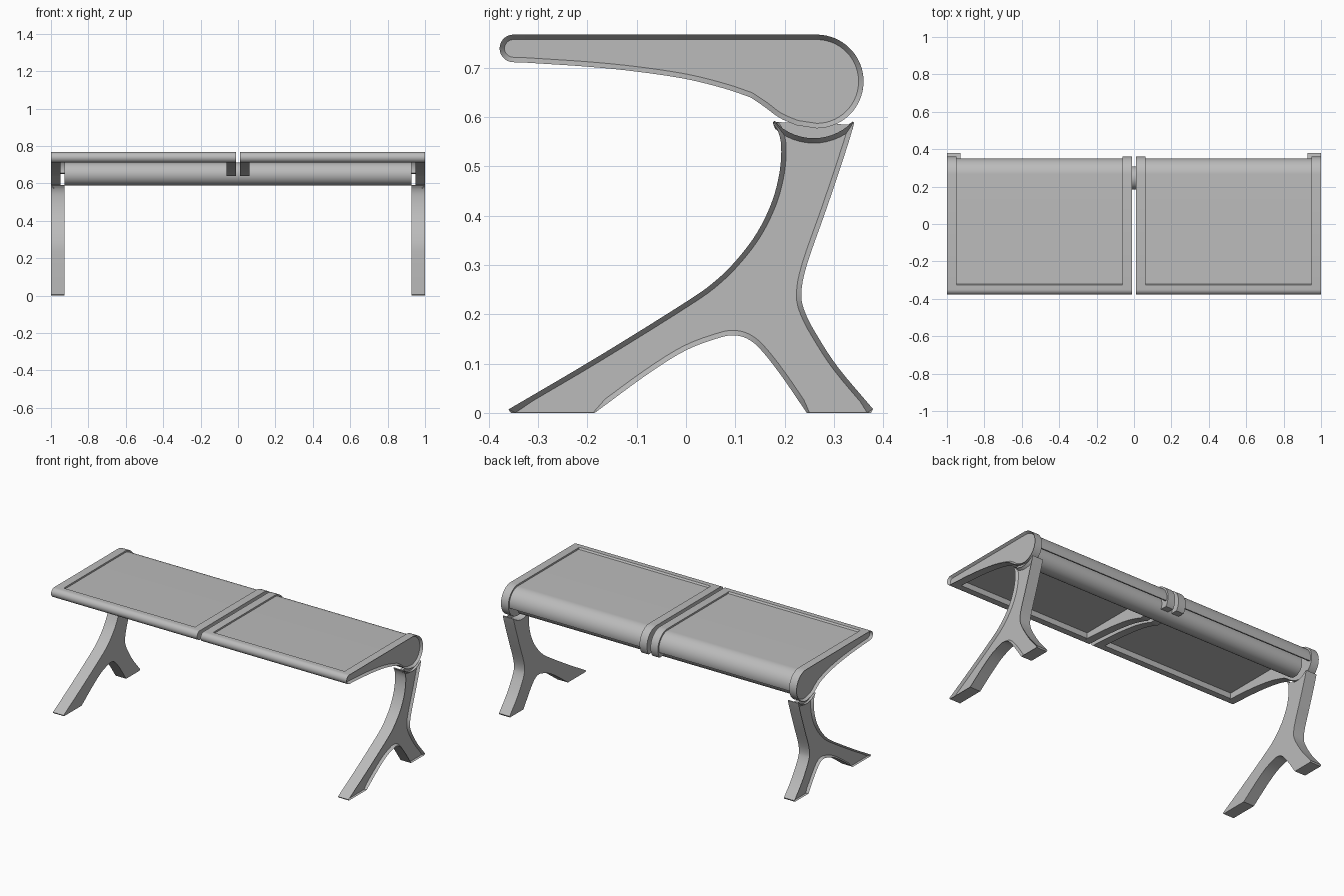
import bpy, bmesh, math
from mathutils import Vector

cube = bpy.data.objects.get("Cube")
if cube:
    bpy.data.objects.remove(cube, do_unlink=True)

metal = bpy.data.materials.new("satin grey metal")
metal.use_nodes = True
GREY = (0.5, 0.5, 0.5, 1)
metal.diffuse_color = GREY
metal.node_tree.nodes["Principled BSDF"].inputs["Base Color"].default_value = GREY


def arc(cy, cz, r, a0, a1, n=20):
    """Points on a circle in the side plane, angles in degrees."""
    angles = [math.radians(a0 + (a1 - a0) * i / n) for i in range(n + 1)]
    return [(cy + r * math.cos(a), cz + r * math.sin(a)) for a in angles]


def smooth(points, n=4):
    """Smooth curve through a few points."""
    p = [Vector(q) for q in points]
    p = [2 * p[0] - p[1]] + p + [2 * p[-1] - p[-2]]
    out = []
    for a, b, c, d in zip(p, p[1:], p[2:], p[3:]):
        for i in range(n):
            t = i / n
            out.append(tuple(0.5 * (2 * b + (c - a) * t + (2 * a - 5 * b + 4 * c - d) * t ** 2
                                    + (3 * b - a - 3 * c + d) * t ** 3)))
    return out + [tuple(points[-1])]


def prism(name, profile, x0, x1, recess_side=0, open_foot=False):
    """Extrude a side profile along x, optionally with a recessed web on one end."""
    bm = bmesh.new()
    face = bm.faces.new([bm.verts.new((x0, y, z)) for y, z in profile])
    ext = bmesh.ops.extrude_face_region(bm, geom=[face], use_keep_orig=True)
    new = [v for v in ext["geom"] if isinstance(v, bmesh.types.BMVert)]
    bmesh.ops.translate(bm, verts=new, vec=(x1 - x0, 0, 0))
    bmesh.ops.recalc_face_normals(bm, faces=bm.faces)
    if recess_side:
        bm.normal_update()
        cap = [f for f in bm.faces if f.normal.x * recess_side > 0.9]
        bmesh.ops.inset_region(bm, faces=cap, thickness=0.01, use_even_offset=True)
        for v in {v for f in cap for v in f.verts}:
            v.co.x -= recess_side * 0.015
            if open_foot and v.co.z < 0.0125:
                v.co.z = 0.0005
    mesh = bpy.data.meshes.new(name)
    bm.to_mesh(mesh)
    bm.free()
    mesh.materials.append(metal)
    obj = bpy.data.objects.new(name, mesh)
    bpy.context.collection.objects.link(obj)
    bpy.ops.object.select_all(action='DESELECT')
    obj.select_set(True)
    bpy.context.view_layer.objects.active = obj
    bpy.ops.object.shade_smooth_by_angle(angle=math.radians(30))
    return obj


# Seat bracket profiles: rounded nose, flat top, round back, curved underside
nose = arc(-0.35, 0.739, 0.028, 270, 90, 14)
underside = smooth([(0.13, 0.64), (0.08, 0.657), (0, 0.677), (-0.1, 0.692), (-0.2, 0.702), (-0.33, 0.7105)])
heel = smooth([(0.225, 0.583), (0.19, 0.598), (0.16, 0.62), (0.135, 0.637)])
end_profile = nose + arc(0.265, 0.672, 0.095, 90, -90, 28) + heel + underside
inner_profile = nose + arc(0.265, 0.672, 0.095, 90, -35, 22) + [(0.28, 0.62), (0.2, 0.645)] + underside

# Thin seat sheet, curling down over the back
sheet_profile = ([(-0.33, 0.757)] + arc(0.265, 0.672, 0.085, 90, -14)
                 + arc(0.265, 0.672, 0.073, -14, 90) + [(-0.33, 0.745)])

# Front rail behind the nose
rail_profile = nose + [(-0.327, 0.767), (-0.32, 0.757), (-0.32, 0.711)]

# Forked leg profile
leg_front = smooth([(-0.36, 0.007), (-0.18, 0.113), (0, 0.225), (0.06, 0.268), (0.105, 0.313), (0.145, 0.367),
                    (0.175, 0.43), (0.19, 0.49), (0.193, 0.54), (0.187, 0.57), (0.176, 0.588)])
leg_saddle = arc(0.259, 0.667, 0.11, 223, 316, 14)
leg_back = smooth([(0.341, 0.588), (0.327, 0.54), (0.287, 0.42), (0.245, 0.3), (0.234, 0.24), (0.243, 0.2),
                   (0.27, 0.15), (0.31, 0.09), (0.379, 0.008)])
leg_arch = smooth([(0.245, 0), (0.19, 0.08), (0.15, 0.13), (0.125, 0.15), (0.1, 0.157), (0.07, 0.153),
                   (0, 0.127), (-0.08, 0.077), (-0.185, 0)])
leg_profile = leg_front + leg_saddle + leg_back + [(0.375, 0)] + leg_arch + [(-0.355, 0)]

for side, label in ((1, "left"), (-1, "right")):
    prism(label + "_leg", leg_profile, side * 0.928, side, side, True)
    prism(label + "_end_bracket", end_profile, side * 0.95, side, side)
    prism(label + "_inner_bracket", inner_profile, side * 0.012, side * 0.062)
    prism(label + "_seat_sheet", sheet_profile, side * 0.055, side * 0.955)
    prism(label + "_front_rail", rail_profile, side * 0.055, side * 0.955)

# Long support tube under the back of both seats
prism("support_tube", arc(0.246, 0.65, 0.062, 0, 350, 35), -0.927, 0.927)
